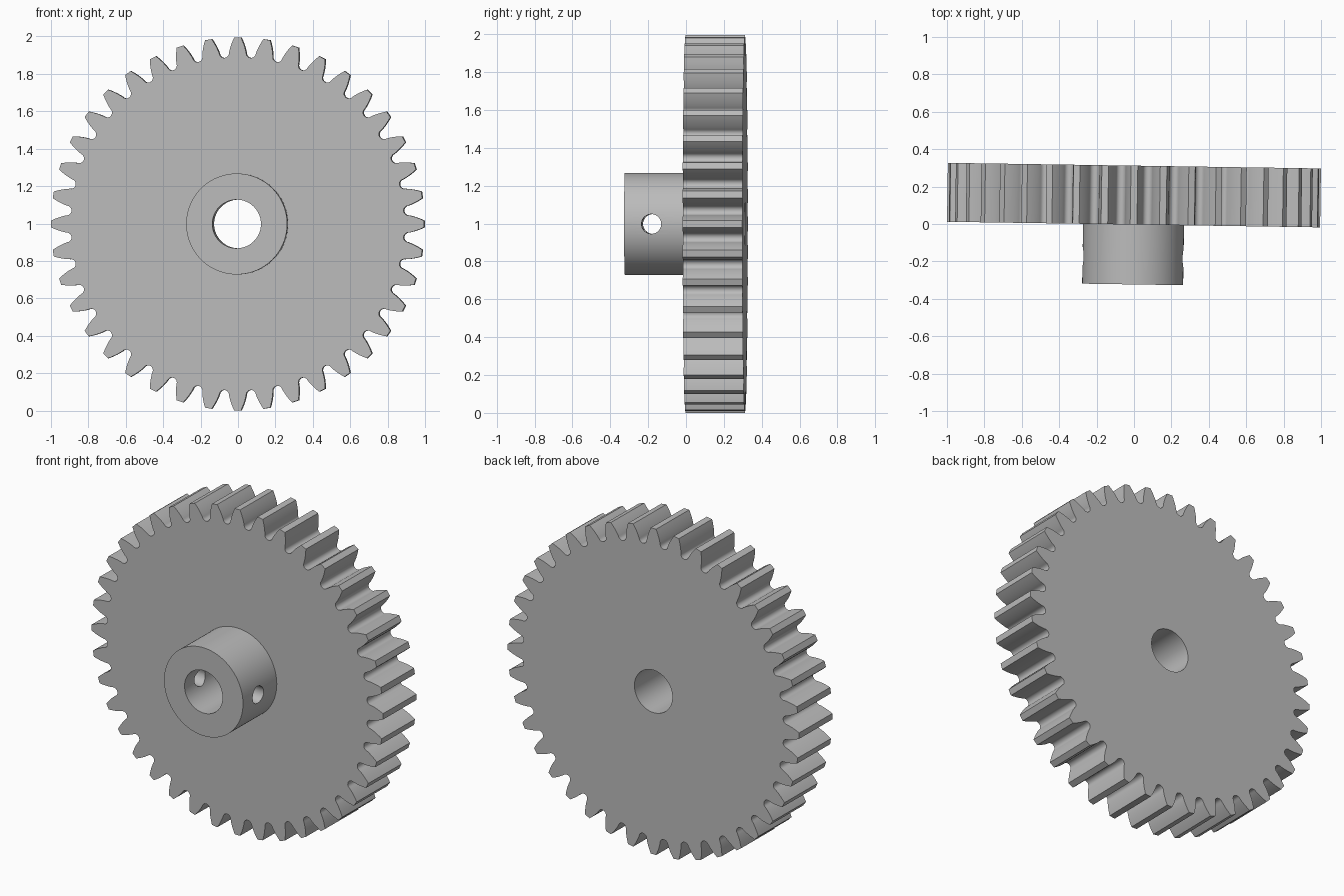
import bpy, bmesh, math
from mathutils import Matrix

TEETH = 40
TIP_R = 0.9976
MODULE = 2 * TIP_R / (TEETH + 2)
PITCH_R = MODULE * TEETH / 2
ROOT_R = PITCH_R - 1.25 * MODULE
FILLET_R = ROOT_R + 0.025
PRESSURE = math.radians(20)
BASE_R = PITCH_R * math.cos(PRESSURE)
WIDTH, HUB_LEN, HUB_R, BORE_R, PIN_R = 0.315, 0.32, 0.27, 0.13, 0.052

if "Cube" in bpy.data.objects:
    bpy.data.objects.remove(bpy.data.objects["Cube"])

steel = bpy.data.materials.new("plain_grey")
steel.use_nodes = True
GREY = (0.5, 0.5, 0.5, 1)
steel.diffuse_color = GREY
steel.node_tree.nodes["Principled BSDF"].inputs["Base Color"].default_value = GREY


def make_object(name, bm):
    bmesh.ops.recalc_face_normals(bm, faces=bm.faces)
    mesh = bpy.data.meshes.new(name)
    bm.to_mesh(mesh)
    bm.free()
    mesh.materials.append(steel)
    obj = bpy.data.objects.new(name, mesh)
    bpy.context.collection.objects.link(obj)
    return obj


def cylinder(name, radius, depth, centre_y, axis, segments=96):
    bm = bmesh.new()
    turn = Matrix.Rotation(math.pi / 2, 4, axis)
    bmesh.ops.create_cone(bm, cap_ends=True, segments=segments, radius1=radius,
                          radius2=radius, depth=depth,
                          matrix=Matrix.Translation((0, centre_y, 0)) @ turn)
    return make_object(name, bm)


def involute(angle):
    return math.tan(angle) - angle


def half_angle(r):
    """Half the angular thickness of a tooth at radius r."""
    phi = math.acos(min(1, BASE_R / r))
    return math.pi / (2 * TEETH) + involute(PRESSURE) - involute(phi)


def tooth_outline():
    """(angle, radius) points of one tooth and half the valley on each side."""
    half_pitch = math.pi / TEETH
    side = []
    for i in range(7):                      # involute flank, tip to fillet
        r = TIP_R + (FILLET_R - TIP_R) * i / 6
        side.append((half_angle(r), r))
    gap = half_pitch - side[-1][0]
    for i in range(1, 6):                   # rounded valley
        t = i / 5 * math.pi / 2
        side.append((half_pitch - gap * math.cos(t),
                     FILLET_R - (FILLET_R - ROOT_R) * math.sin(t)))
    return [(-a, r) for a, r in reversed(side[:-1])] + side


# Toothed wheel
bm = bmesh.new()
outline = tooth_outline()
verts = []
for k in range(TEETH):
    for a, r in outline:
        a += k * 2 * math.pi / TEETH
        verts.append(bm.verts.new((r * math.sin(a), 0, r * math.cos(a))))
face = bm.faces.new(verts)
extruded = bmesh.ops.extrude_face_region(bm, geom=[face])
moved = [g for g in extruded["geom"] if isinstance(g, bmesh.types.BMVert)]
bmesh.ops.translate(bm, verts=moved, vec=(0, WIDTH, 0))
gear = make_object("spur_gear", bm)

# Hub in front, then the bore and the cross pin hole
hub = cylinder("hub", HUB_R, HUB_LEN + 0.1, (0.1 - HUB_LEN) / 2, 'X')
bore = cylinder("bore_cutter", BORE_R, 2, 0, 'X')
pin = cylinder("pin_hole_cutter", PIN_R, 1, -0.176, 'Y', 48)

for tool, operation in ((hub, 'UNION'), (bore, 'DIFFERENCE'), (pin, 'DIFFERENCE')):
    mod = gear.modifiers.new(tool.name, 'BOOLEAN')
    mod.operation = operation
    mod.solver = 'EXACT'
    mod.object = tool

bpy.ops.object.select_all(action='DESELECT')
gear.select_set(True)
bpy.context.view_layer.objects.active = gear
for mod in list(gear.modifiers):
    bpy.ops.object.modifier_apply(modifier=mod.name)
for tool in (hub, bore, pin):
    bpy.data.objects.remove(tool)

# Slight turn about the vertical, standing on the ground
gear.rotation_euler.z = math.radians(-0.86)
gear.location = (-0.0024, -0.003, TIP_R)
bpy.ops.object.shade_smooth_by_angle(angle=math.radians(30))
